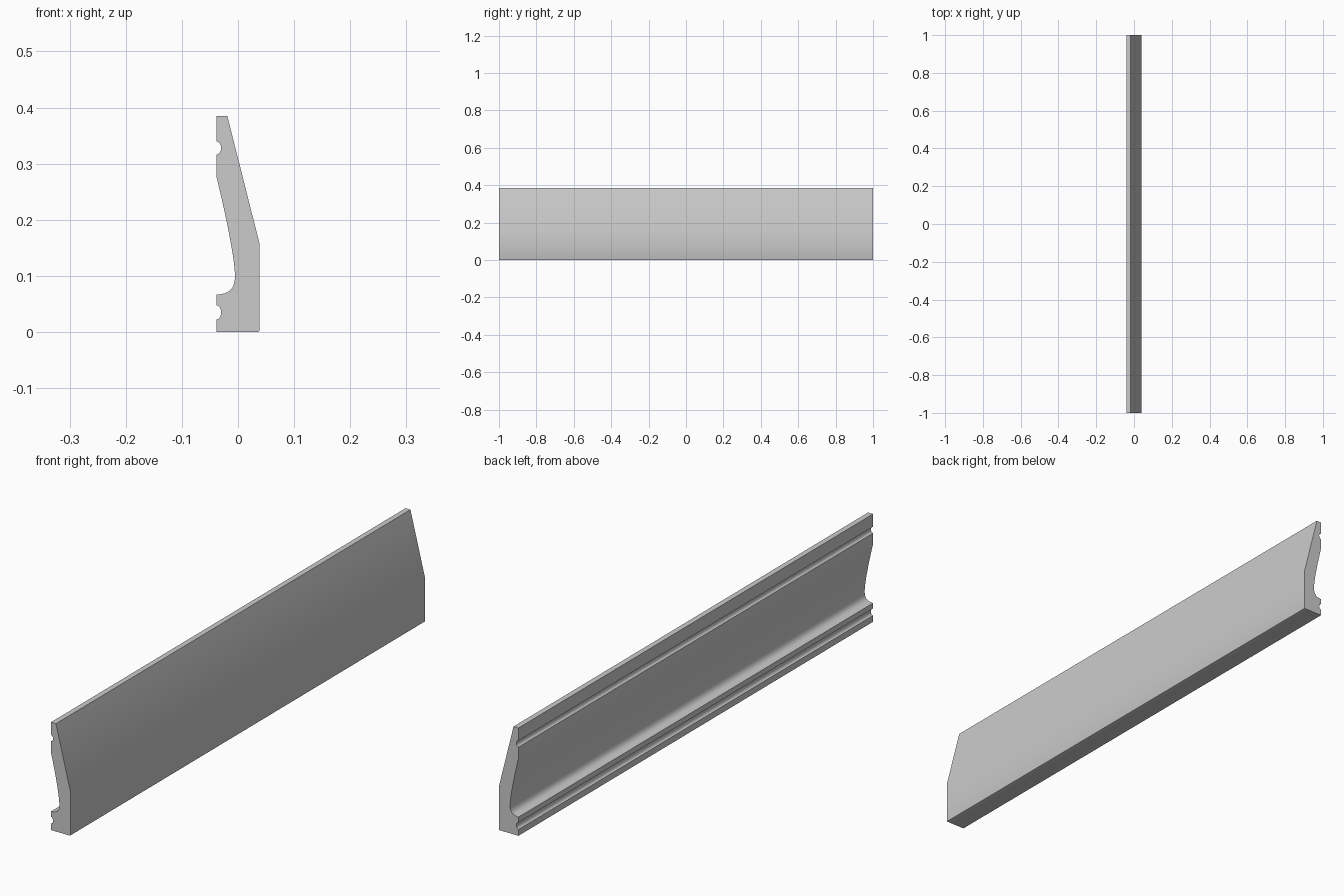
import bpy, bmesh, math
from mathutils import Vector
from mathutils.geometry import interpolate_bezier

if "Cube" in bpy.data.objects:
    bpy.data.objects.remove(bpy.data.objects["Cube"])

FACE = -0.0385   # decorated side
BACK = 0.0385
HALF = 1.0


def groove(z, radius, depth, n=12):
    """Rounded bead groove cut into the decorated side, listed downwards."""
    return [(FACE + depth * math.sin(math.pi * i / n),
             z + radius * math.cos(math.pi * i / n)) for i in range(n + 1)]


def bezier(a, b, c, d, n):
    pts = interpolate_bezier(*[Vector((x, z, 0)) for x, z in (a, b, c, d)], n)
    return [(p.x, p.y) for p in pts]


# Cross-section: base, chamfered heel, back, sloped back, top
profile = [(FACE, 0), (0.0355, 0), (0.0377, 0.001), (BACK, 0.003),
           (BACK, 0.157), (-0.019, 0.385), (FACE, 0.385)]
profile += groove(0.328, 0.0115, 0.0085)
# Long sweep down the face, then the tight cove above the foot
profile += bezier((FACE, 0.277), (-0.022, 0.21), (-0.0055, 0.13), (-0.0055, 0.10), 20)
profile += bezier((-0.0055, 0.10), (-0.0055, 0.072), (-0.02, 0.068), (FACE, 0.0667), 16)[1:]
profile += groove(0.035, 0.0125, 0.0085)

# Extrude the cross-section along the length
bm = bmesh.new()
end = bm.faces.new([bm.verts.new((x, -HALF, z)) for x, z in profile])
ext = bmesh.ops.extrude_face_region(bm, geom=[end], use_keep_orig=True)
moved = [e for e in ext["geom"] if isinstance(e, bmesh.types.BMVert)]
bmesh.ops.translate(bm, verts=moved, vec=(0, 2 * HALF, 0))
bmesh.ops.recalc_face_normals(bm, faces=bm.faces)

mesh = bpy.data.meshes.new("moulding")
bm.to_mesh(mesh)
bm.free()
moulding = bpy.data.objects.new("moulding", mesh)
bpy.context.collection.objects.link(moulding)

# Smooth the curves, keep the corners crisp
bpy.context.view_layer.objects.active = moulding
moulding.select_set(True)
bpy.ops.object.shade_smooth_by_angle(angle=math.radians(25))
for poly in mesh.polygons:
    if len(poly.vertices) > 4:
        poly.use_smooth = False
